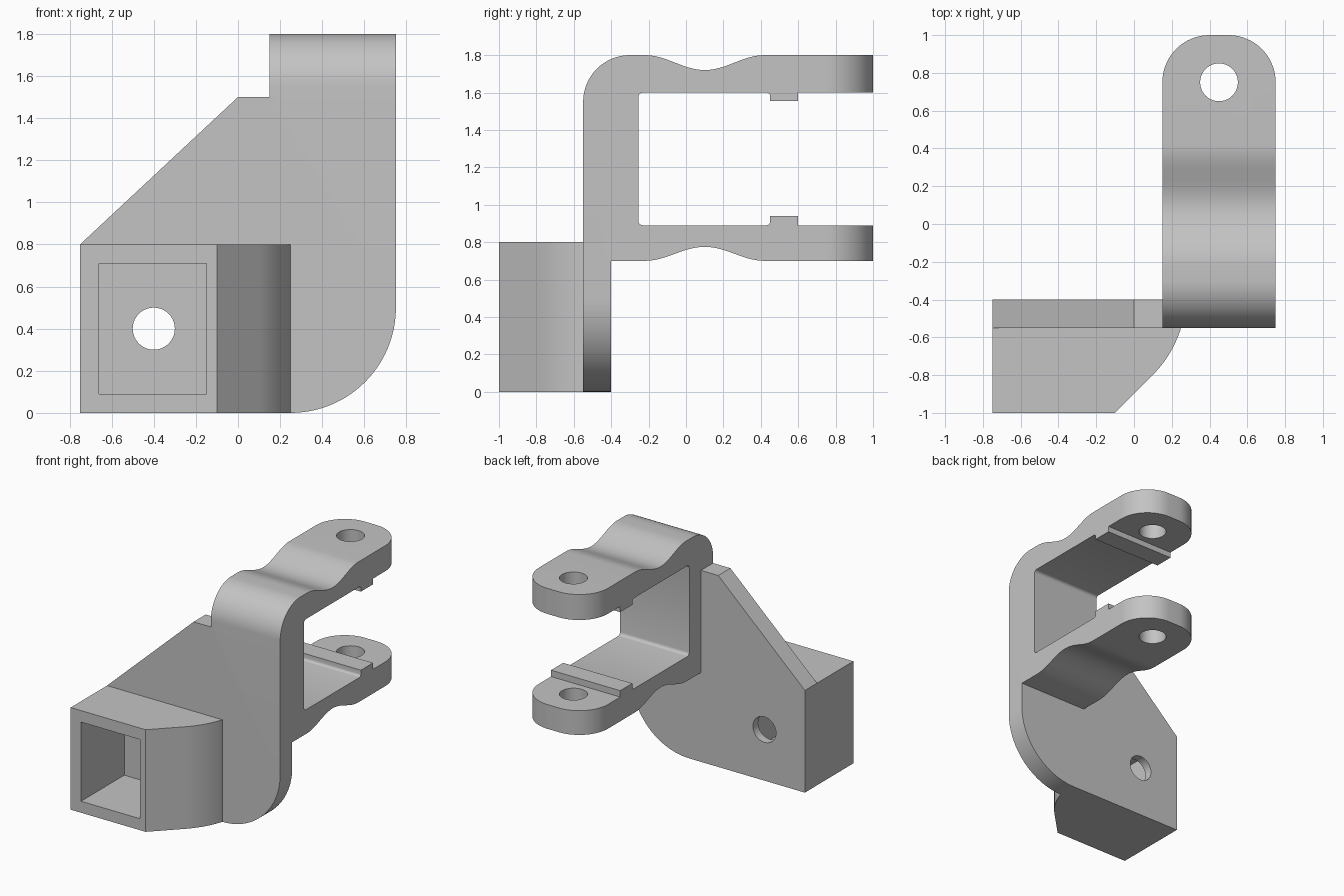
import bpy
import bmesh
from math import sin, cos, pi, radians
from mathutils import Vector

cube = bpy.data.objects.get("Cube")
if cube:
    bpy.data.objects.remove(cube, do_unlink=True)

grey = bpy.data.materials.new("plain grey")
grey.use_nodes = True
colour = (0.55, 0.55, 0.55, 1)
grey.diffuse_color = colour
grey.node_tree.nodes["Principled BSDF"].inputs["Base Color"].default_value = colour


def arc(cx, cy, r, a, b, n=16):
    """Points along a circular arc, angles in degrees."""
    angles = [radians(a + (b - a) * i / n) for i in range(n + 1)]
    return [(cx + r * cos(t), cy + r * sin(t)) for t in angles]


def prism(name, points, axis, lo, hi):
    """Extrude a 2D outline along an axis between lo and hi."""
    place = {"x": lambda p, d: (d, p[0], p[1]),
             "y": lambda p, d: (p[0], d, p[1]),
             "z": lambda p, d: (p[0], p[1], d)}[axis]
    bm = bmesh.new()
    face = bm.faces.new([bm.verts.new(place(p, lo)) for p in points])
    grown = bmesh.ops.extrude_face_region(bm, geom=[face])["geom"]
    verts = [g for g in grown if isinstance(g, bmesh.types.BMVert)]
    bmesh.ops.translate(bm, verts=verts, vec=Vector(place((0, 0), hi - lo)))
    bmesh.ops.recalc_face_normals(bm, faces=bm.faces)
    mesh = bpy.data.meshes.new(name)
    bm.to_mesh(mesh)
    bm.free()
    mesh.materials.append(grey)
    obj = bpy.data.objects.new(name, mesh)
    bpy.context.collection.objects.link(obj)
    return obj


def combine(target, tool, operation):
    """Apply a boolean to the target and discard the tool."""
    mod = target.modifiers.new(operation, "BOOLEAN")
    mod.operation = operation
    mod.solver = "EXACT"
    mod.object = tool
    bpy.context.view_layer.update()
    graph = bpy.context.evaluated_depsgraph_get()
    mesh = bpy.data.meshes.new_from_object(target.evaluated_get(graph))
    target.modifiers.clear()
    target.data = mesh
    bpy.data.objects.remove(tool, do_unlink=True)


def wave(z, height, n=24):
    """Smooth bump along the arm, centred at y = 0.1."""
    return [(0.1 + 0.32 * t, z + height * (1 + cos(pi * t)) / 2)
            for t in (-1 + 2 * i / n for i in range(n + 1))]


# Upright plate with sloping shoulder and one large rounded corner
plate = prism("bracket_body",
              [(-0.75, 0)] + arc(0.25, 0.5, 0.5, -90, 0, 24)
              + [(0.75, 1.5), (0, 1.5), (-0.75, 0.8)], "y", -0.55, -0.40)

# Socket block with chamfered, curved flank
block = prism("socket_block",
              [(-0.75, -0.45), (-0.75, -1), (-0.1, -1)]
              + arc(-0.325, -0.375, 0.6, -45, -17) + [(0.25, -0.45)],
              "z", 0, 0.8)

# Two-armed fork, drawn in side profile
upper_lip = [(0.6, 1.6), (0.6, 1.555), (0.45, 1.555)] + arc(0.43, 1.58, 0.02, 0, 90, 4)
lower_lip = arc(0.43, 0.91, 0.02, -90, 0, 4) + [(0.45, 0.94), (0.6, 0.94), (0.6, 0.89)]
profile = ([(-0.55, 0.7)] + arc(-0.3, 1.55, 0.25, 180, 90) + wave(1.8, -0.08)
           + [(1, 1.8), (1, 1.6)] + upper_lip
           + arc(-0.23, 1.575, 0.025, 90, 180, 4)
           + arc(-0.23, 0.915, 0.025, 180, 270, 4)
           + lower_lip + [(1, 0.89), (1, 0.7)] + wave(0.7, 0.075)[::-1])
fork = prism("fork", profile, "x", 0.15, 0.75)

# Round the arm tips and drill the pin holes
tips = prism("tip_outline",
             [(0.15, -0.8), (0.75, -0.8)] + arc(0.5, 0.75, 0.25, 0, 90)
             + arc(0.4, 0.75, 0.25, 90, 180), "z", 0.5, 2)
combine(fork, tips, "INTERSECT")
pin = prism("pin_cutter", arc(0.45, 0.75, 0.1, 0, 360, 40)[:-1], "z", 0.5, 2)
combine(fork, pin, "DIFFERENCE")

# Join the parts into one casting
combine(plate, block, "UNION")
combine(plate, fork, "UNION")

# Square pocket and bolt hole through the back wall
pocket = prism("pocket_cutter",
               [(-0.66, 0.09), (-0.15, 0.09), (-0.15, 0.71), (-0.66, 0.71)],
               "y", -1.1, -0.465)
combine(plate, pocket, "DIFFERENCE")
bolt = prism("bolt_cutter", arc(-0.4, 0.4, 0.1, 0, 360, 40)[:-1], "y", -0.6, -0.3)
combine(plate, bolt, "DIFFERENCE")

# Merge flush faces and shade curves smoothly
bm = bmesh.new()
bm.from_mesh(plate.data)
bmesh.ops.remove_doubles(bm, verts=bm.verts, dist=0.0002)
bmesh.ops.dissolve_limit(bm, angle_limit=radians(0.2), verts=bm.verts, edges=bm.edges)
bm.to_mesh(plate.data)
bm.free()
bpy.ops.object.select_all(action="DESELECT")
plate.select_set(True)
bpy.context.view_layer.objects.active = plate
bpy.ops.object.shade_smooth_by_angle(angle=radians(25))
